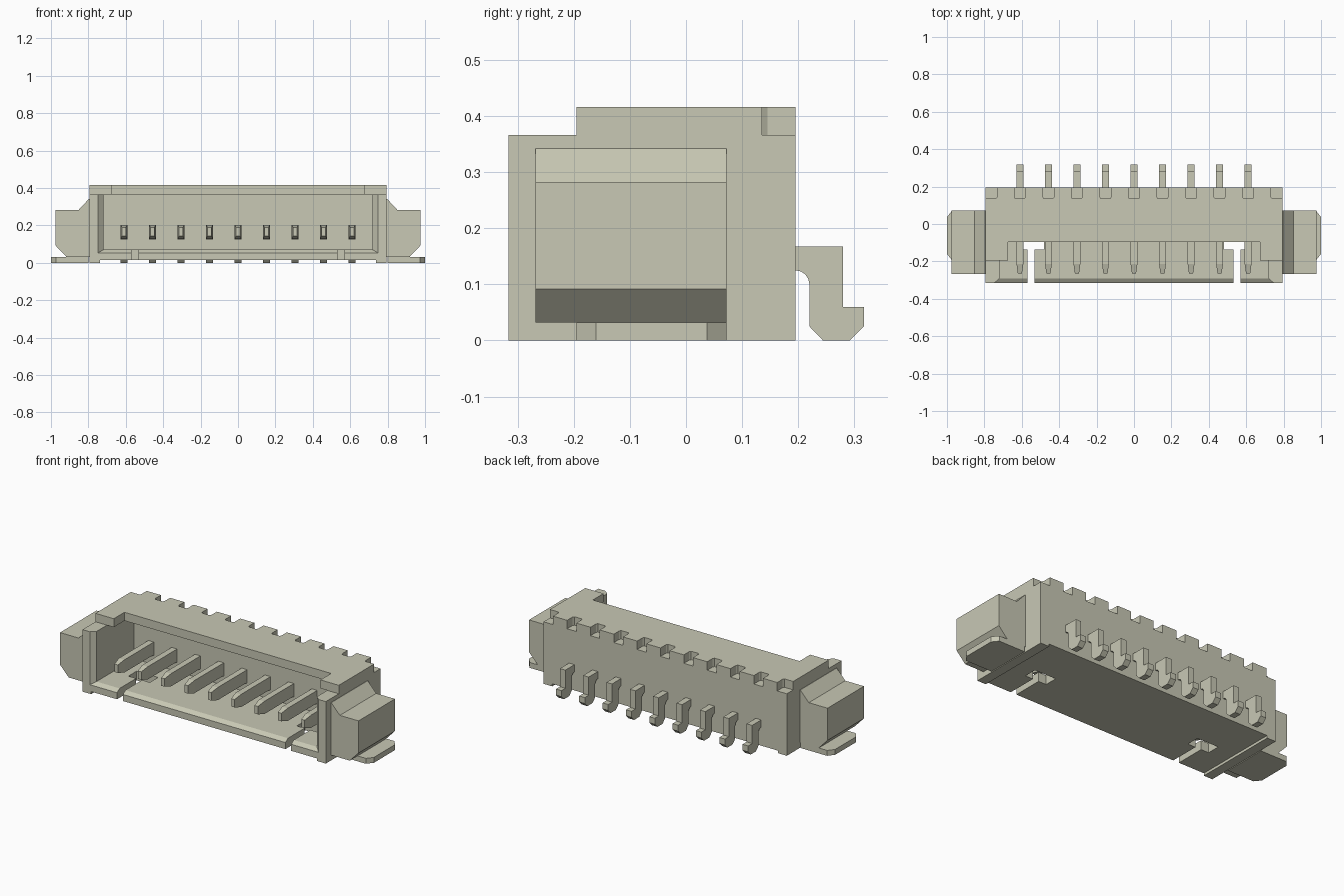
import bpy, bmesh, math
from mathutils import Vector

if "Cube" in bpy.data.objects:
    bpy.data.objects.remove(bpy.data.objects["Cube"], do_unlink=True)

beige = bpy.data.materials.new("warm_beige")
beige.use_nodes = True
COLOUR = (0.58, 0.58, 0.46, 1)
beige.diffuse_color = COLOUR
beige.node_tree.nodes["Principled BSDF"].inputs["Base Color"].default_value = COLOUR


def loft(name, first, second):
    """Solid between two matching 3D polygons."""
    bm = bmesh.new()
    a = [bm.verts.new(p) for p in first]
    b = [bm.verts.new(p) for p in second]
    bm.faces.new(a)
    bm.faces.new(b)
    n = len(a)
    for i in range(n):
        j = (i + 1) % n
        bm.faces.new((a[i], a[j], b[j], b[i]))
    bmesh.ops.recalc_face_normals(bm, faces=bm.faces)
    mesh = bpy.data.meshes.new(name)
    bm.to_mesh(mesh)
    bm.free()
    mesh.materials.append(beige)
    obj = bpy.data.objects.new(name, mesh)
    bpy.context.collection.objects.link(obj)
    return obj


def prism(name, points, axis, lo, hi):
    """Extrude a 2D profile along x, y or z."""
    def place(p, d):
        c = list(p)
        c.insert("xyz".index(axis), d)
        return Vector(c)
    return loft(name, [place(p, lo) for p in points], [place(p, hi) for p in points])


def box(name, x0, x1, y0, y1, z0, z1):
    return prism(name, [(x0, y0), (x1, y0), (x1, y1), (x0, y1)], "z", z0, z1)


def section(y, x, z0, z1):
    return [(-x, y, z0), (x, y, z0), (x, y, z1), (-x, y, z1)]


PITCH = 0.1525

# Housing block and everything cut out of it
housing = box("housing", -0.795, 0.795, -0.316, 0.195, 0, 0.416)
cutters = [
    box("cavity", -0.72, 0.72, -0.4, 0.06, 0.07, 0.366),
    box("front_step", -1, 1, -0.4, -0.195, 0.366, 0.5),
    box("top_opening", -0.675, 0.675, -0.4, -0.095, 0.34, 0.5),
    box("belly_relief", -0.738, 0.738, -0.4, 0.3, -0.1, 0.015),
    loft("mouth_chamfer", section(-0.336, 0.77, 0.04, 0.366),
         section(-0.292, 0.72, 0.07, 0.366)),
]
for side in (-1, 1):
    c = side * 0.55
    cutters.append(box("floor_slot", c - 0.019, c + 0.019, -0.4, -0.1, -0.1, 0.12))
    cutters.append(box("floor_window", c - 0.07, c + 0.07, -0.137, -0.06, -0.1, 0.12))
# Rear top notches, the outermost ones open to the ends
for i in range(-5, 6):
    c = i * PITCH
    w = 0.03
    lo = -0.9 if i == -5 else c - w
    hi = 0.9 if i == 5 else c + w
    cutters.append(prism("rear_notch", [(lo, 0.3), (lo, 0.145), (lo + 0.006, 0.135),
                                        (hi - 0.006, 0.135), (hi, 0.145), (hi, 0.3)],
                         "z", 0.366, 0.5))
for cutter in cutters:
    cutter.hide_render = True
    mod = housing.modifiers.new(cutter.name, "BOOLEAN")
    mod.operation = "DIFFERENCE"
    mod.solver = "EXACT"
    mod.object = cutter
bpy.context.view_layer.update()
graph = bpy.context.evaluated_depsgraph_get()
carved = bpy.data.meshes.new_from_object(housing.evaluated_get(graph))
housing.modifiers.clear()
housing.data = carved
for cutter in cutters:
    bpy.data.objects.remove(cutter, do_unlink=True)

# Contact pins: tapered blade in the cavity, bent solder leg behind
leg = [(0.05, 0.125), (0.195, 0.125)]
for k in range(1, 5):
    t = math.radians(90 - k * 22.5)
    leg.append((0.195 + 0.025 * math.cos(t), 0.1 + 0.025 * math.sin(t)))
leg += [(0.22, 0.025), (0.244, 0), (0.292, 0), (0.317, 0.025),
        (0.317, 0.06), (0.28, 0.06), (0.28, 0.167), (0.05, 0.167)]
for i in range(-4, 5):
    c = i * PITCH
    prism("pin_leg", leg, "x", c - 0.018, c + 0.018)
    box("pin_blade", c - 0.018, c + 0.018, -0.215, 0.08, 0.128, 0.203)
    tip = loft("pin_tip", section(-0.215, 0.018, 0.128, 0.203),
               section(-0.265, 0.011, 0.143, 0.19))
    tip.location.x = c

# End ears with solder feet
ear = [(0.79, 0.342), (0.797, 0.342), (0.853, 0.282), (0.975, 0.282),
       (0.975, 0.092), (0.918, 0.032), (0.79, 0.032)]
foot = [(0.8, -0.195), (0.972, -0.195), (1.0, -0.16),
        (1.0, 0.037), (0.972, 0.072), (0.8, 0.072)]
for side, word in ((1, "left"), (-1, "right")):
    prism(word + "_ear", [(side * x, z) for x, z in ear], "y", -0.268, 0.072)
    prism(word + "_foot", [(side * x, y) for x, y in foot], "z", 0, 0.032)
